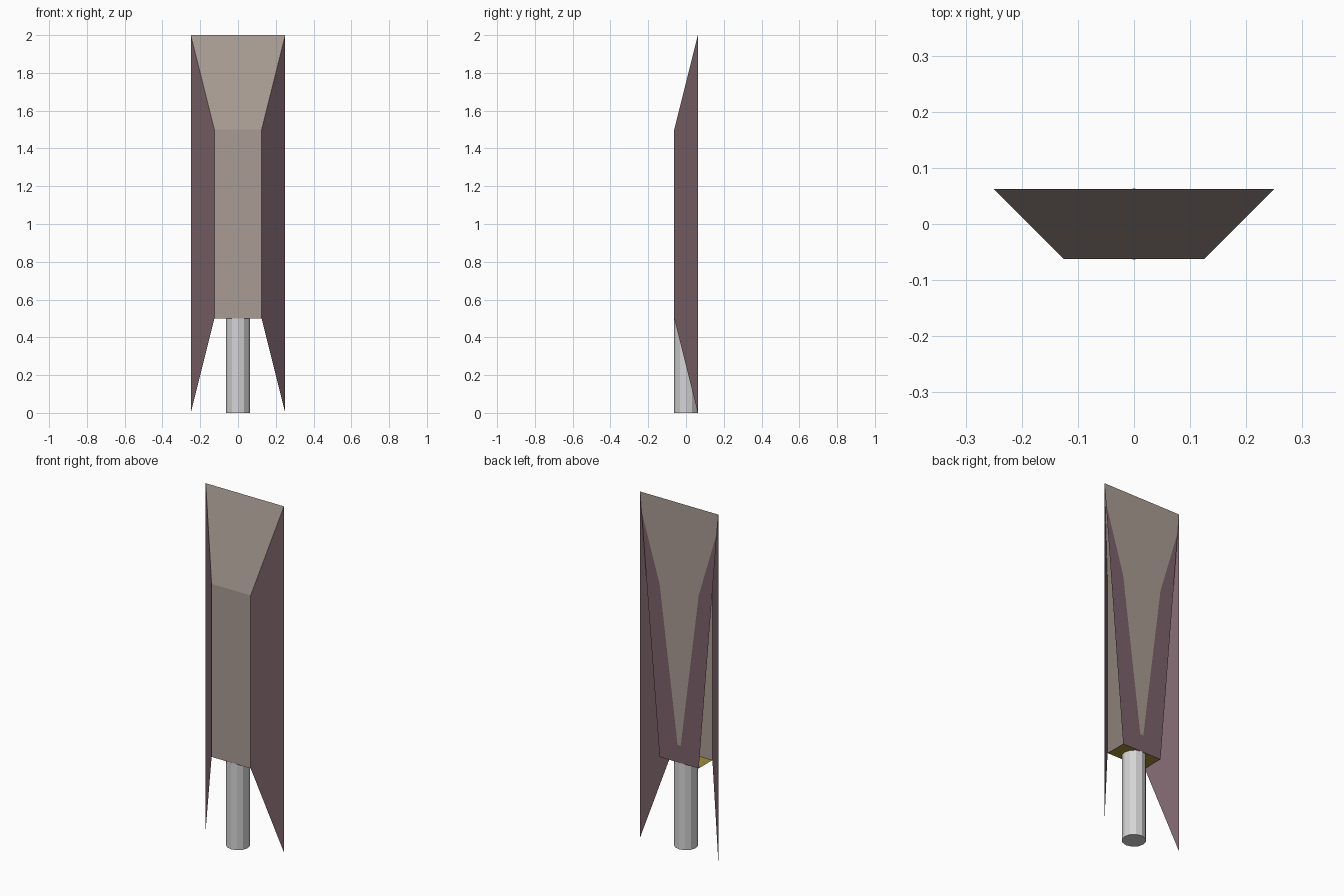
import bpy, bmesh

if "Cube" in bpy.data.objects:
    bpy.data.objects.remove(bpy.data.objects["Cube"])


def material(name, rgb):
    m = bpy.data.materials.new(name)
    m.diffuse_color = (*rgb, 1)
    m.use_nodes = True
    m.node_tree.nodes["Principled BSDF"].inputs["Base Color"].default_value = m.diffuse_color
    return m


BEIGE = material("warm_grey", (0.40, 0.335, 0.295))
MAUVE = material("dusky_mauve", (0.20, 0.125, 0.145))
STEEL = material("light_steel", (0.66, 0.66, 0.66))
OLIVE = material("olive", (0.36, 0.27, 0.04))

F, B = -0.0625, 0.0625   # front and back planes


def panel(name, faces, mat):
    """Thin flat sheets, each face given by its corner points."""
    bm = bmesh.new()
    for pts in faces:
        bm.faces.new([bm.verts.new(p) for p in pts])
    bmesh.ops.remove_doubles(bm, verts=bm.verts, dist=1e-5)
    me = bpy.data.meshes.new(name)
    bm.to_mesh(me)
    bm.free()
    me.materials.append(mat)
    ob = bpy.data.objects.new(name, me)
    bpy.context.collection.objects.link(ob)
    return ob


def both(pts):
    """A face plus its mirror image across x = 0."""
    return [pts, [(-x, y, z) for x, y, z in reversed(pts)]]


# front plate and the sloped upper plate
panel("front_plate", [
    [(-.125, F, .5), (.125, F, .5), (.125, F, 1.5), (-.125, F, 1.5)],
    [(-.125, F, 1.5), (.125, F, 1.5), (.25, B, 2), (-.25, B, 2)]], BEIGE)

# swept side wings
panel("side_wings", both(
    [(.125, F, .5), (.25, B, 0), (.25, B, 2), (.125, F, 1.5)]), MAUVE)

# back plate: light V in the middle, dark border around it
panel("back_centre", both(
    [(0, B, 2), (0, B, .6), (.01, B, .6), (.125, B, 1.5),
     (.241, B, 1.89), (.25, B, 2)]), BEIGE)
panel("back_border", both(
    [(0, B, .6), (0, B, .5), (.125, B, .5), (.241, B, 1.89),
     (.125, B, 1.5), (.01, B, .6)]), MAUVE)

# plate closing the underside
panel("bottom_plate", [
    [(-.125, B, .5), (.125, B, .5), (.125, F, .5), (-.125, F, .5)]], OLIVE)

# round post
bpy.ops.mesh.primitive_cylinder_add(vertices=12, radius=.0635, depth=.5,
                                    location=(0, 0, .25))
post = bpy.context.object
post.name = "post"
post.data.materials.append(STEEL)
